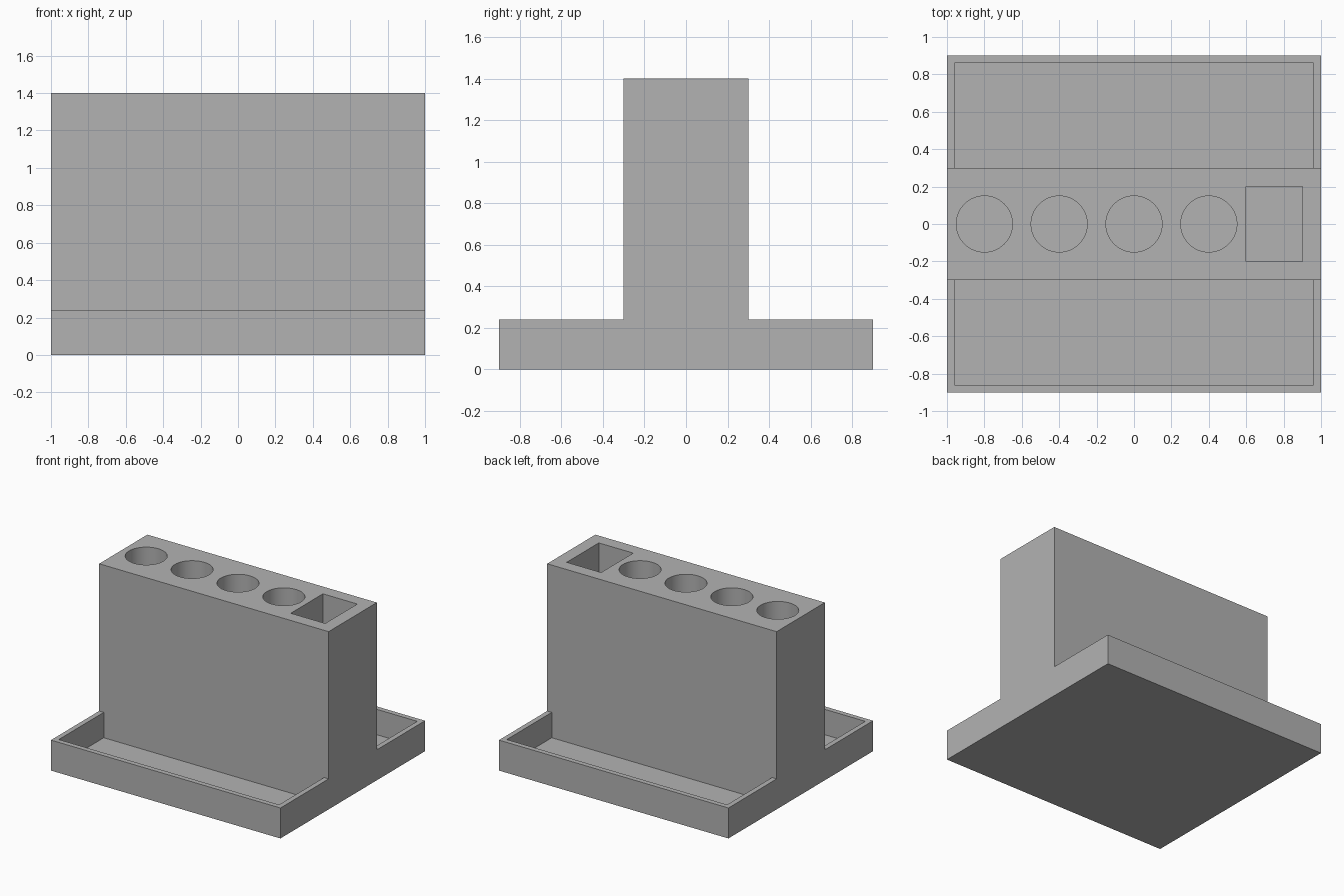
import bpy, bmesh, math

if "Cube" in bpy.data.objects:
    bpy.data.objects.remove(bpy.data.objects["Cube"])

grey = bpy.data.materials.new("plain grey")
grey.diffuse_color = (0.45, 0.45, 0.45, 1)
grey.use_nodes = True
grey.node_tree.nodes["Principled BSDF"].inputs["Base Color"].default_value = grey.diffuse_color

HALF_X, HALF_Y, TOWER_Y = 1.0, 0.9, 0.3
BASE_TOP, TOWER_TOP, FLOOR, WALL = 0.24, 1.4, 0.04, 0.04


def prism(name, outline, axis, start, end):
    """Extrude a closed 2D outline along x (outline in yz) or z (outline in xy)."""
    bm = bmesh.new()
    place = (lambda a, b: (start, a, b)) if axis == "x" else (lambda a, b: (a, b, start))
    face = bm.faces.new([bm.verts.new(place(a, b)) for a, b in outline])
    extruded = bmesh.ops.extrude_face_region(bm, geom=[face])["geom"]
    shift = (end - start, 0, 0) if axis == "x" else (0, 0, end - start)
    bmesh.ops.translate(bm, vec=shift, verts=[v for v in extruded if isinstance(v, bmesh.types.BMVert)])
    bmesh.ops.recalc_face_normals(bm, faces=bm.faces)
    mesh = bpy.data.meshes.new(name)
    bm.to_mesh(mesh)
    bm.free()
    mesh.materials.append(grey)
    obj = bpy.data.objects.new(name, mesh)
    bpy.context.collection.objects.link(obj)
    return obj


def rect(x0, x1, y0, y1):
    return [(x0, y0), (x1, y0), (x1, y1), (x0, y1)]


def cut(body, cutter):
    mod = body.modifiers.new("cut", "BOOLEAN")
    mod.operation, mod.solver, mod.object = "DIFFERENCE", "EXACT", cutter
    bpy.context.view_layer.objects.active = body
    bpy.ops.object.modifier_apply(modifier=mod.name)
    bpy.data.objects.remove(cutter)


# Base and upright block share one stepped profile
half = [(HALF_Y, 0), (HALF_Y, BASE_TOP), (TOWER_Y, BASE_TOP), (TOWER_Y, TOWER_TOP)]
profile = half + [(-y, z) for y, z in reversed(half)]
holder = prism("holder", profile, "x", -HALF_X, HALF_X)

# Shallow trays in front of and behind the block
for side in (-1, 1):
    y0, y1 = sorted((side * TOWER_Y, side * (HALF_Y - WALL)))
    cut(holder, prism("tray_cutter", rect(WALL - HALF_X, HALF_X - WALL, y0, y1), "z", FLOOR, 0.4))

# Four round holes and one rectangular slot
for x in (-0.8, -0.4, 0.0, 0.4):
    circle = [(x + 0.15 * math.cos(math.tau * i / 64), 0.15 * math.sin(math.tau * i / 64)) for i in range(64)]
    cut(holder, prism("hole_cutter", circle, "z", FLOOR, 1.6))
cut(holder, prism("slot_cutter", rect(0.6, 0.9, -0.2, 0.2), "z", FLOOR, 1.6))

# Smooth hole walls, crisp edges
bpy.ops.object.select_all(action="DESELECT")
holder.select_set(True)
bpy.context.view_layer.objects.active = holder
bpy.ops.object.shade_smooth_by_angle(angle=math.radians(30))
